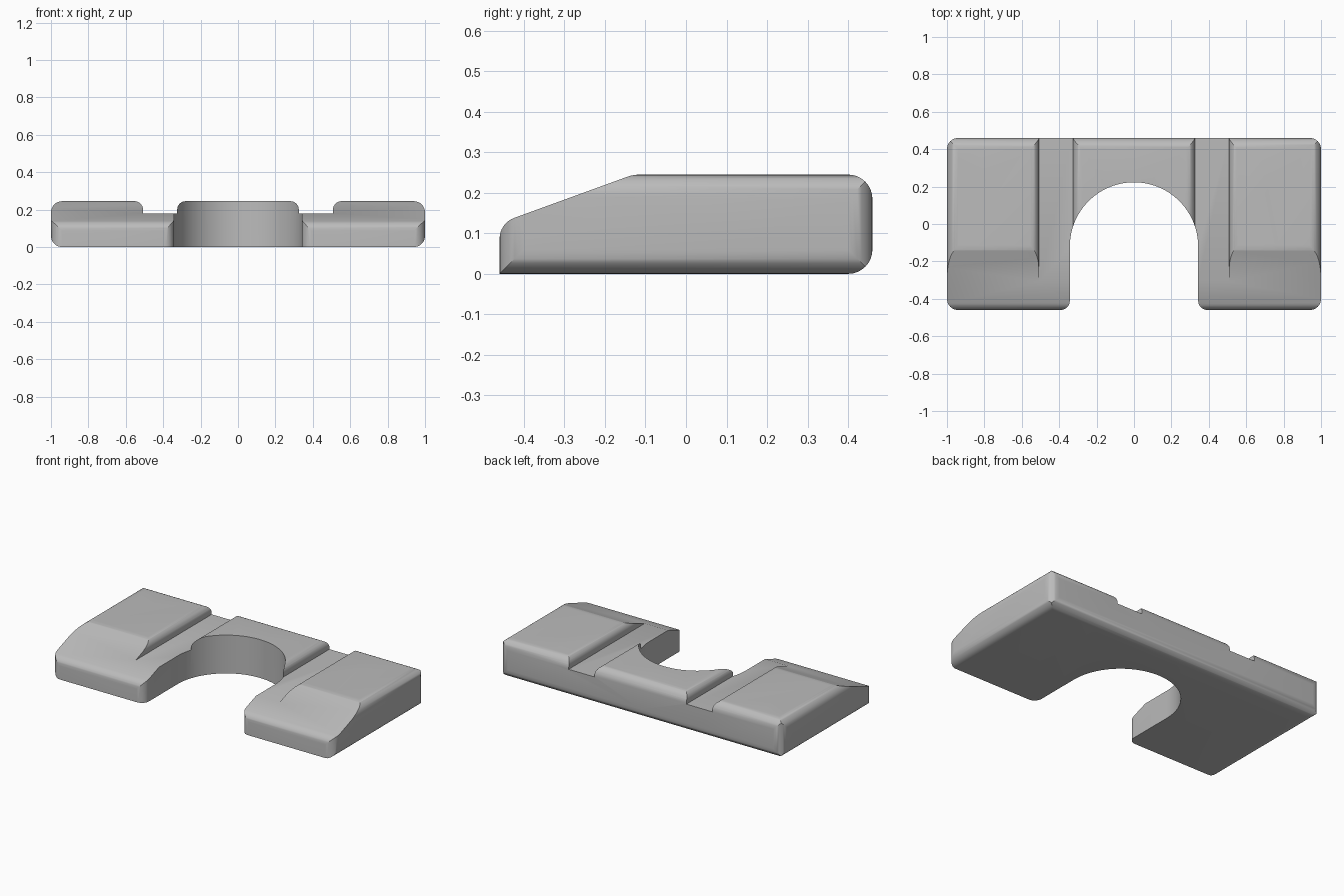
import bpy, bmesh, math
from mathutils import Vector

if "Cube" in bpy.data.objects:
    bpy.data.objects.remove(bpy.data.objects["Cube"])

grey = bpy.data.materials.new("plain grey")
grey.diffuse_color = (0.5, 0.5, 0.5, 1)
grey.use_nodes = True
grey.node_tree.nodes["Principled BSDF"].inputs["Base Color"].default_value = grey.diffuse_color


def rounded(points, steps=8):
    """Turn (u, v, radius) corners into a filleted outline."""
    out = []
    for i, (u, v, r) in enumerate(points):
        p = Vector((u, v))
        if r == 0:
            out.append(p)
            continue
        a = (Vector(points[i - 1][:2]) - p).normalized()
        b = (Vector(points[(i + 1) % len(points)][:2]) - p).normalized()
        half = a.angle(b) / 2
        centre = p + (a + b).normalized() * (r / math.sin(half))
        s = p + a * (r / math.tan(half)) - centre
        e = p + b * (r / math.tan(half)) - centre
        sweep = s.angle(e)
        for k in range(steps + 1):
            t = k / steps
            out.append(centre + (s * math.sin((1 - t) * sweep)
                                 + e * math.sin(t * sweep)) / math.sin(sweep))
    return out


def prism(name, outline, place, depth):
    """Extrude an outline symmetrically; place(u, v, d) gives the 3D point."""
    bm = bmesh.new()
    low = [bm.verts.new(place(p[0], p[1], -depth)) for p in outline]
    high = [bm.verts.new(place(p[0], p[1], depth)) for p in outline]
    n = len(outline)
    bm.faces.new(low)
    bm.faces.new(high)
    for i in range(n):
        j = (i + 1) % n
        bm.faces.new((low[i], low[j], high[j], high[i]))
    bmesh.ops.recalc_face_normals(bm, faces=bm.faces)
    mesh = bpy.data.meshes.new(name)
    bm.to_mesh(mesh)
    bm.free()
    obj = bpy.data.objects.new(name, mesh)
    bpy.context.collection.objects.link(obj)
    obj.data.materials.append(grey)
    return obj


H, R = 0.245, 0.06

# Plan: rounded rectangle with an arched opening at the front
half = rounded([(0, 0.46, 0), (1, 0.46, R), (1, -0.46, R),
                (0.343, -0.46, 0.05), (0.343, -0.12, 0)])
arch = [Vector((0.343 * math.cos(math.pi * i / 48),
                -0.12 + 0.343 * math.sin(math.pi * i / 48))) for i in range(1, 48)]
mirror = [Vector((-p.x, p.y)) for p in reversed(half[1:])]
plate = prism("clamp_plate", half + arch + mirror, lambda u, v, d: (u, v, d), 0.6)

# Side profile: sloped nose, rounded back
side = rounded([(-0.46, 0, 0), (-0.46, 0.125, 0.055), (-0.13, H, 0.10),
                (0.46, H, R), (0.46, 0, R)])
side_cutter = prism("side_profile", side, lambda u, v, d: (d, u, v), 1.5)

# Front profile: rounded ends and two shallow grooves
right = rounded([(0, 0, 0), (1, 0, R), (1, H, R), (0.508, H, 0.045),
                 (0.508, 0.18, 0), (0.325, 0.18, 0), (0.325, H, 0.045), (0, H, 0)])
left = [Vector((-p.x, p.y)) for p in reversed(right[1:-1])]
front_cutter = prism("front_profile", right + left, lambda u, v, d: (u, d, v), 1.0)

# Keep only what all three profiles share
bpy.context.view_layer.objects.active = plate
plate.select_set(True)
for cutter in (side_cutter, front_cutter):
    mod = plate.modifiers.new("shape", 'BOOLEAN')
    mod.operation = 'INTERSECT'
    mod.solver = 'EXACT'
    mod.object = cutter
    bpy.ops.object.modifier_apply(modifier=mod.name)
for cutter in (side_cutter, front_cutter):
    bpy.data.objects.remove(cutter)

bpy.ops.object.shade_smooth_by_angle(angle=math.radians(25))
